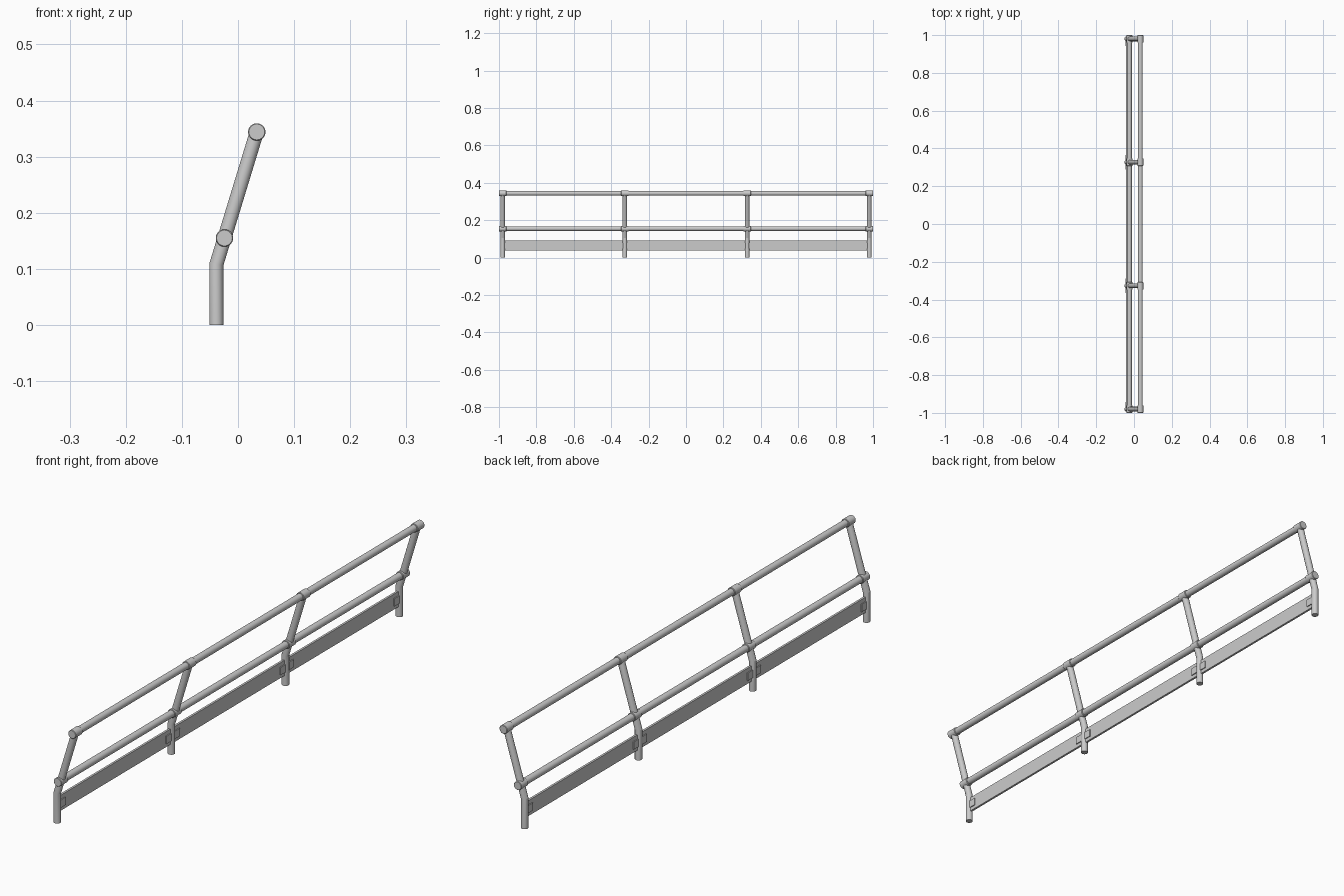
import bpy, bmesh, math
from mathutils import Vector

if "Cube" in bpy.data.objects:
    bpy.data.objects.remove(bpy.data.objects["Cube"])

SIDES = 32
PIPE_R, COLLAR_R = 0.0125, 0.0155
POST_Y = [-0.98, -0.327, 0.327, 0.98]
BASE, BEND, TOP = Vector((-0.0385, 0, 0)), Vector((-0.0385, 0, 0.108)), Vector((0.0335, 0, 0.344))
MID = BEND.lerp(TOP, (0.155 - BEND.z) / (TOP.z - BEND.z))


def finish(bm, name):
    bmesh.ops.recalc_face_normals(bm, faces=bm.faces)
    me = bpy.data.meshes.new(name)
    bm.to_mesh(me)
    bm.free()
    ob = bpy.data.objects.new(name, me)
    bpy.context.collection.objects.link(ob)
    bpy.ops.object.select_all(action='DESELECT')
    ob.select_set(True)
    bpy.context.view_layer.objects.active = ob
    bpy.ops.object.shade_smooth_by_angle(angle=math.radians(14))
    return ob


def sweep(name, rings):
    """Skin a list of vertex rings and cap both ends."""
    bm = bmesh.new()
    loops = [[bm.verts.new(p) for p in ring] for ring in rings]
    for a, b in zip(loops, loops[1:]):
        for i in range(SIDES):
            j = (i + 1) % SIDES
            bm.faces.new((a[i], a[j], b[j], b[i]))
    bm.faces.new(loops[0])
    bm.faces.new(loops[-1])
    return finish(bm, name)


def y_cylinder(name, centre, profile):
    """Round bar along y from (y, radius) pairs."""
    angs = [2 * math.pi * i / SIDES for i in range(SIDES)]
    return sweep(name, [[(centre.x + r * math.cos(a), y, centre.z + r * math.sin(a))
                         for a in angs] for y, r in profile])


def box(name, centre, size):
    bm = bmesh.new()
    bmesh.ops.create_cube(bm, size=1)
    for v in bm.verts:
        v.co = Vector(centre) + Vector([c * s for c, s in zip(v.co, size)])
    return finish(bm, name)


def post(name, y):
    """Bent post with a mitred joint where it starts to lean."""
    lean = math.atan2(TOP.x - BEND.x, TOP.z - BEND.z)
    rings = [[], [], []]
    for i in range(SIDES):
        a = 2 * math.pi * i / SIDES
        u, v = PIPE_R * math.cos(a), y + PIPE_R * math.sin(a)
        rings[0].append((BASE.x + u, v, 0))
        rings[1].append((BEND.x + u, v, BEND.z - u * math.tan(lean / 2)))
        rings[2].append((TOP.x + u * math.cos(lean), v, TOP.z - u * math.sin(lean)))
    return sweep(name, rings)


# Long horizontal rails
for name, c in (("top_rail", TOP), ("middle_rail", MID)):
    y_cylinder(name, c, [(-0.999, PIPE_R), (0.999, PIPE_R)])

# Posts with a collar fitting at each rail
for n, y in enumerate(POST_Y, 1):
    post(f"post_{n}", y)
    for name, c in (("top_collar", TOP), ("middle_collar", MID)):
        h, e = 0.02, 0.0015
        y_cylinder(f"{name}_{n}", c, [(y - h, COLLAR_R - e), (y - h + e, COLLAR_R),
                                      (y + h - e, COLLAR_R), (y + h, COLLAR_R - e)])

# Toe boards between the posts
for n, (a, b) in enumerate(zip(POST_Y, POST_Y[1:]), 1):
    box(f"toe_board_{n}", (BASE.x, (a + b) / 2, 0.065), (0.008, b - a - 0.02, 0.056))

# Brackets clamping the boards, only on the inner side of the end posts
for n, y in enumerate(POST_Y, 1):
    lo = y if n == 1 else y - 0.038
    hi = y if n == len(POST_Y) else y + 0.038
    box(f"board_bracket_{n}", (BASE.x, (lo + hi) / 2, 0.064), (0.015, hi - lo, 0.028))
